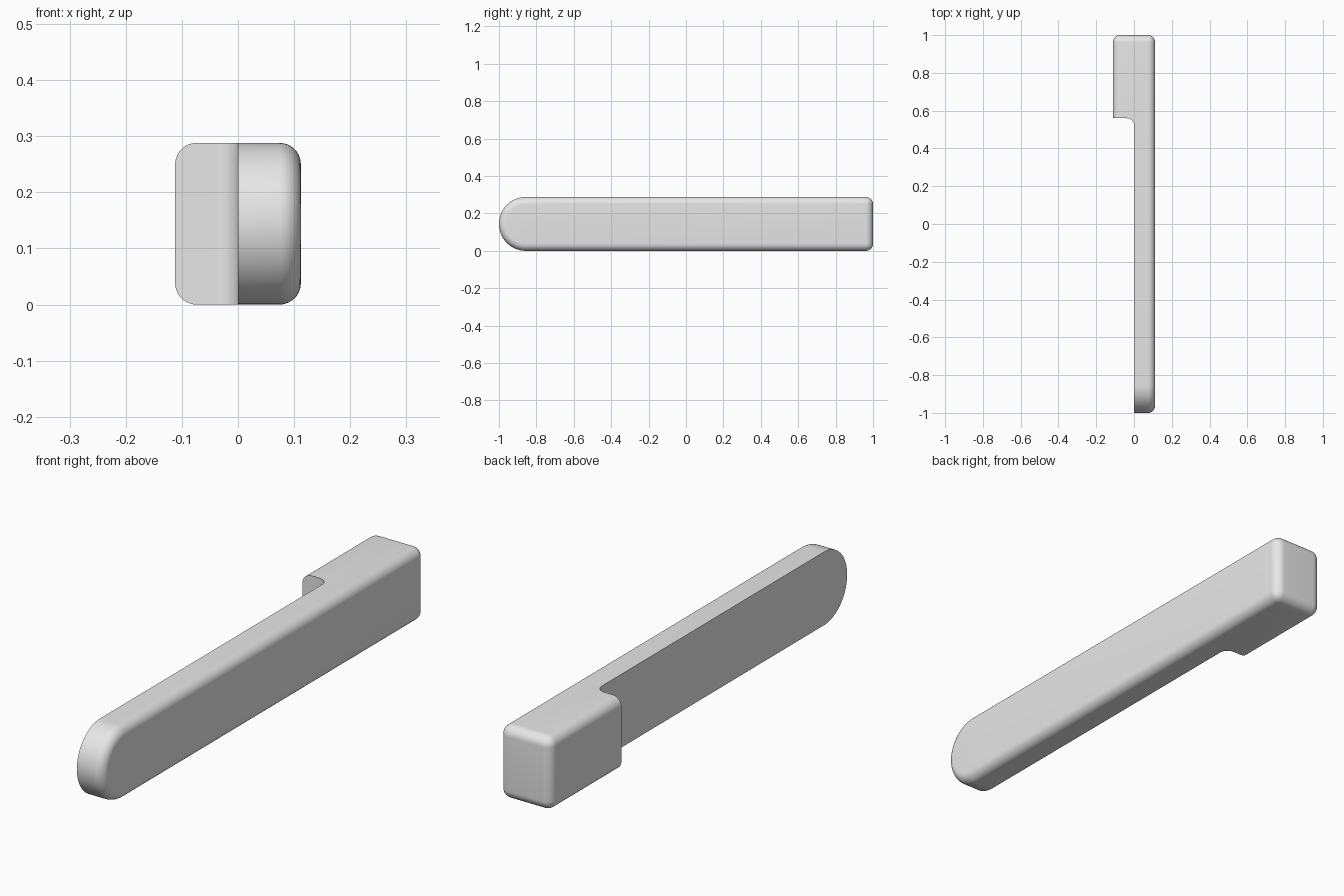
import bpy, bmesh, math

cube = bpy.data.objects.get("Cube")
if cube:
    bpy.data.objects.remove(cube, do_unlink=True)

HALF_W, HEIGHT, RADIUS = 0.112, 0.288, 0.038
STEP_Y = 0.56  # front of the thick head

grey = bpy.data.materials.new("light grey")
grey.use_nodes = True
colour = (0.8, 0.8, 0.8, 1)
grey.diffuse_color = colour
grey.node_tree.nodes["Principled BSDF"].inputs["Base Color"].default_value = colour


def arc(cx, cy, r, start, end, steps):
    angles = [math.radians(start + (end - start) * i / steps) for i in range(steps + 1)]
    return [(cx + r * math.cos(a), cy + r * math.sin(a)) for a in angles]


def prism(name, points, depth, bevel_rule=None):
    """Extrude a closed 3D outline along depth, then round the edges the rule picks."""
    bm = bmesh.new()
    face = bm.faces.new([bm.verts.new(p) for p in points])
    extruded = bmesh.ops.extrude_face_region(bm, geom=[face])
    verts = [g for g in extruded["geom"] if isinstance(g, bmesh.types.BMVert)]
    bmesh.ops.translate(bm, verts=verts, vec=depth)
    bmesh.ops.recalc_face_normals(bm, faces=bm.faces)
    if bevel_rule:
        edges = [e for e in bm.edges if bevel_rule(e)]
        bmesh.ops.bevel(bm, geom=edges, offset=RADIUS, segments=10, profile=0.5, affect="EDGES")
    mesh = bpy.data.meshes.new(name)
    bm.to_mesh(mesh)
    bm.free()
    mesh.materials.append(grey)
    obj = bpy.data.objects.new(name, mesh)
    bpy.context.collection.objects.link(obj)
    return obj


# Handle: side outline with a half-round front, all square corners rounded
r = HEIGHT / 2
side = arc(r - 1, r, r, 90, 270, 48) + [(1, 0), (1, HEIGHT)]
handle = prism("handle", [(-HALF_W, y, z) for y, z in side], (2 * HALF_W, 0, 0),
               lambda e: e.calc_face_angle(0) > math.radians(60))

# Cutter: leaves the thin grip, with a fillet where it meets the head
fillet = arc(-RADIUS, STEP_Y - RADIUS, RADIUS, 0, 90, 12)
plan = [(-0.5, -1.5), (0, -1.5)] + fillet + [(-0.5, STEP_Y)]
cutter = prism("grip_cutter", [(x, y, -0.5) for x, y in plan], (0, 0, 1.5))
cutter.hide_render = True
cutter.hide_viewport = True

cut = handle.modifiers.new("grip cut", "BOOLEAN")
cut.operation = "DIFFERENCE"
cut.solver = "EXACT"
cut.object = cutter

# Apply the cut, then smooth the rounded faces
bpy.context.view_layer.update()
evaluated = handle.evaluated_get(bpy.context.evaluated_depsgraph_get())
handle.data = bpy.data.meshes.new_from_object(evaluated)
handle.modifiers.clear()
bpy.data.objects.remove(cutter, do_unlink=True)

bpy.ops.object.select_all(action="DESELECT")
handle.select_set(True)
bpy.context.view_layer.objects.active = handle
bpy.ops.object.shade_smooth_by_angle(angle=math.radians(30))
